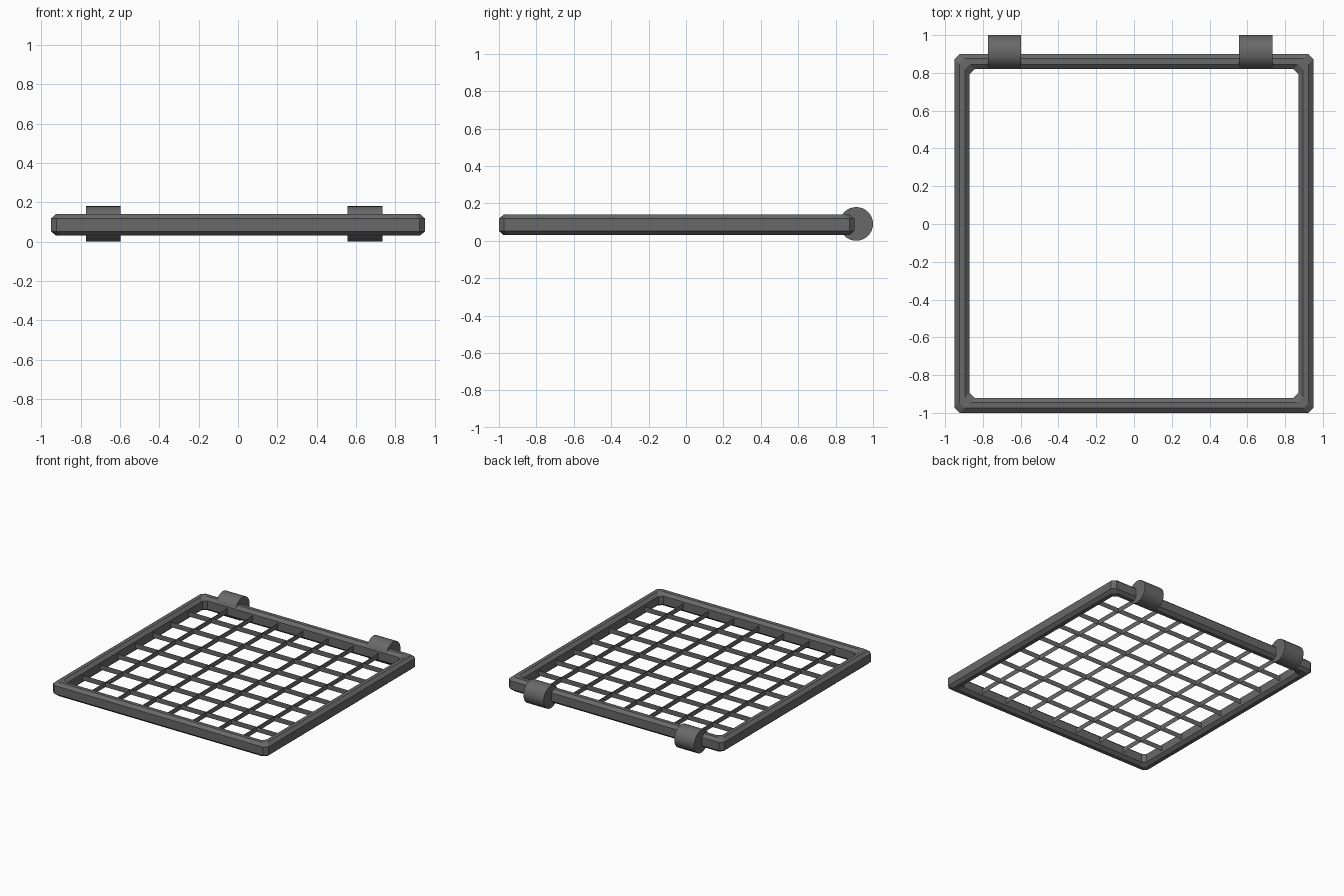
import bpy, bmesh, math
from mathutils import Matrix

if "Cube" in bpy.data.objects:
    bpy.data.objects.remove(bpy.data.objects["Cube"])

X, Y0, Y1 = 0.95, -1.0, 0.90       # outer frame limits
Z0, Z1 = 0.03, 0.14
C = 0.027                          # corner cut

mat = bpy.data.materials.new("dark_grey")
mat.diffuse_color = (0.14, 0.14, 0.14, 1)
mat.use_nodes = True
mat.node_tree.nodes["Principled BSDF"].inputs["Base Color"].default_value = mat.diffuse_color


def make(name, bm):
    bmesh.ops.recalc_face_normals(bm, faces=bm.faces)
    me = bpy.data.meshes.new(name)
    bm.to_mesh(me)
    bm.free()
    me.materials.append(mat)
    ob = bpy.data.objects.new(name, me)
    bpy.context.collection.objects.link(ob)
    return ob


def cut_rect(inset):
    x, a, b = X - inset, Y0 + inset, Y1 - inset
    return [(-x + C, a), (x - C, a), (x, a + C), (x, b - C),
            (x - C, b), (-x + C, b), (-x, b - C), (-x, a + C)]


# Frame: bevelled bar section swept round a rectangle with cut corners
section = [(0, Z0 + .022), (0, Z1 - .022), (.025, Z1), (.055, Z1),
           (.08, Z1 - .022), (.08, Z0 + .022), (.055, Z0), (.025, Z0)]
bm = bmesh.new()
rings = [[bm.verts.new((x, y, z)) for x, y in cut_rect(i)] for i, z in section]
for k, r in enumerate(rings):
    s = rings[(k + 1) % len(rings)]
    for i in range(8):
        j = (i + 1) % 8
        bm.faces.new((r[i], r[j], s[j], s[i]))
make("frame", bm)

# Grille: thin upright strips in both directions
N, H, ZM = 7, 0.04, 0.085
xi, ya, yb = X - .06, Y0 + .06, Y1 - .06


def strips(name, ends):
    bm = bmesh.new()
    for (ax, ay), (bx, by) in ends:
        bm.faces.new([bm.verts.new(p) for p in (
            (ax, ay, ZM - H / 2), (bx, by, ZM - H / 2),
            (bx, by, ZM + H / 2), (ax, ay, ZM + H / 2))])
    make(name, bm)


ts = [(i + 1) / (N + 1) for i in range(N)]
strips("grille_long_strips", [((-xi + 2 * xi * t, ya), (-xi + 2 * xi * t, yb)) for t in ts])
strips("grille_cross_strips", [((-xi, ya + (yb - ya) * t), (xi, ya + (yb - ya) * t)) for t in ts])

# Hinge barrels on the back rail
for name, x0, x1 in (("hinge_left", -.772, -.597), ("hinge_right", .556, .734)):
    bm = bmesh.new()
    bmesh.ops.create_cone(bm, cap_ends=True, segments=32, radius1=.09, radius2=.09, depth=x1 - x0,
                          matrix=Matrix.Translation(((x0 + x1) / 2, .91, .09)) @ Matrix.Rotation(math.pi / 2, 4, 'Y'))
    ob = make(name, bm)
    bpy.context.view_layer.objects.active = ob
    ob.select_set(True)
    bpy.ops.object.shade_smooth_by_angle()
    ob.select_set(False)
